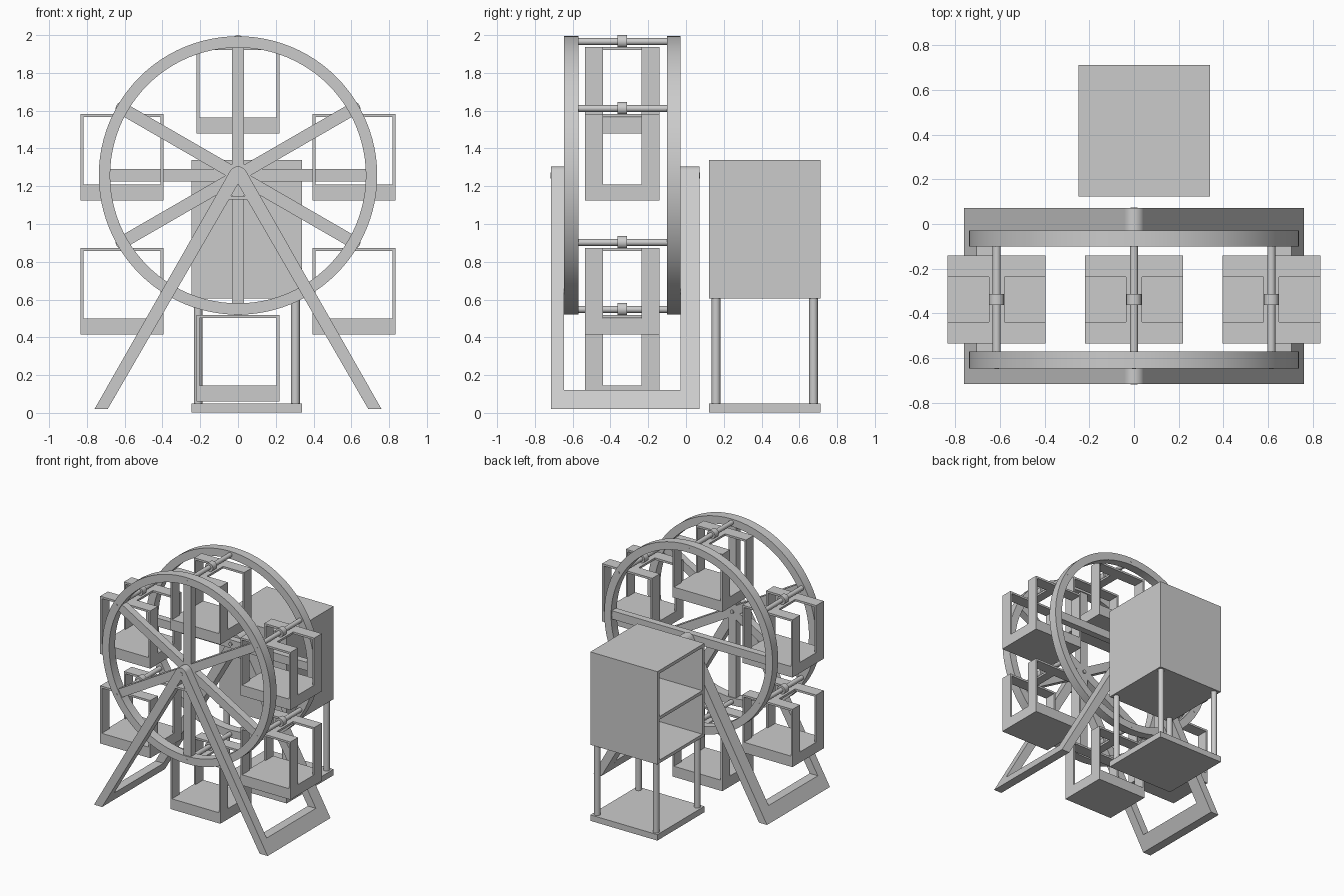
import bpy
import bmesh
from math import sin, cos, pi, radians
from mathutils import Matrix, Vector

if "Cube" in bpy.data.objects:
    bpy.data.objects.remove(bpy.data.objects["Cube"], do_unlink=True)

grey = bpy.data.materials.new("plain_grey")
grey.use_nodes = True
grey.diffuse_color = (0.6, 0.6, 0.6, 1)
grey.node_tree.nodes["Principled BSDF"].inputs["Base Color"].default_value = (0.6, 0.6, 0.6, 1)

HUB = Vector((0, 0, 1.257))
FRONT_RIM, BACK_RIM = (-0.645, -0.57), (-0.10, -0.03)
FRONT_LEGS, BACK_LEGS = (-0.715, -0.645), (-0.03, 0.072)
MID_Y = -0.3375


def finish(name, bm, smooth=False):
    bmesh.ops.recalc_face_normals(bm, faces=bm.faces)
    mesh = bpy.data.meshes.new(name)
    bm.to_mesh(mesh)
    bm.free()
    mesh.materials.append(grey)
    obj = bpy.data.objects.new(name, mesh)
    bpy.context.collection.objects.link(obj)
    if smooth:
        bpy.ops.object.select_all(action="DESELECT")
        obj.select_set(True)
        bpy.context.view_layer.objects.active = obj
        bpy.ops.object.shade_smooth_by_angle(angle=radians(35))
    return obj


def add_box(bm, x, y, z):
    size = Matrix.Diagonal((x[1] - x[0], y[1] - y[0], z[1] - z[0], 1))
    centre = Vector((sum(x) / 2, sum(y) / 2, sum(z) / 2))
    bmesh.ops.create_cube(bm, size=1, matrix=Matrix.Translation(centre) @ size)


def boxes(name, *parts):
    bm = bmesh.new()
    for part in parts:
        add_box(bm, *part)
    return finish(name, bm)


def prism(name, outline, y):
    """Extrude an x-z outline along y."""
    bm = bmesh.new()
    face = bm.faces.new([bm.verts.new((px, y[0], pz)) for px, pz in outline])
    new = bmesh.ops.extrude_face_region(bm, geom=[face])["geom"]
    moved = [v for v in new if isinstance(v, bmesh.types.BMVert)]
    bmesh.ops.translate(bm, verts=moved, vec=(0, y[1] - y[0], 0))
    return finish(name, bm)


def rod_y(name, centre, radius, y, sides=24):
    bm = bmesh.new()
    spot = Matrix.Translation((centre.x, sum(y) / 2, centre.z))
    bmesh.ops.create_cone(bm, cap_ends=True, segments=sides, radius1=radius, radius2=radius,
                          depth=y[1] - y[0], matrix=spot @ Matrix.Rotation(pi / 2, 4, "X"))
    return finish(name, bm, True)


def rim(name, y, outer=0.737, inner=0.677, sides=96):
    bm = bmesh.new()
    section = ((outer, y[0]), (outer, y[1]), (inner, y[1]), (inner, y[0]))
    rings = []
    for i in range(sides):
        a = 2 * pi * i / sides
        rings.append([bm.verts.new(HUB + Vector((r * cos(a), py, r * sin(a)))) for r, py in section])
    for i in range(sides):
        p, q = rings[i], rings[(i + 1) % sides]
        for k in range(4):
            n = (k + 1) % 4
            bm.faces.new((p[k], p[n], q[n], q[k]))
    return finish(name, bm, True)


def spoke(name, angle, y):
    obj = boxes(name, ((-0.685, 0.685), (y[0] + 0.008, y[1] - 0.008), (-0.033, 0.033)))
    obj.data.transform(Matrix.Translation(HUB) @ Matrix.Rotation(-radians(angle), 4, "Y"))


# Wheel rims and spokes
rim("front_rim", FRONT_RIM)
rim("back_rim", BACK_RIM)
for angle in (30, 90, 150):
    spoke(f"front_spoke_{angle}", angle, FRONT_RIM)
spoke("back_spoke", 0, BACK_RIM)

# Six cross rods, each carrying a hanging car
for i in range(6):
    a = radians(30 + 60 * i)
    pin = HUB + Vector((0.709 * cos(a), 0, 0.709 * sin(a)))
    rod_y(f"cross_rod_{i}", pin, 0.018, (FRONT_RIM[1], BACK_RIM[0]))
    rod_y(f"hanger_collar_{i}", pin, 0.034, (MID_Y - 0.025, MID_Y + 0.025))
    rod_y(f"front_pin_{i}", pin, 0.010, (FRONT_RIM[0] - 0.002, FRONT_RIM[1]), 12)
    rod_y(f"back_pin_{i}", pin, 0.010, (BACK_RIM[0], BACK_RIM[1] + 0.002), 12)

    top, floor, bottom = pin.z - 0.03, pin.z - 0.403, pin.z - 0.487
    left, right = pin.x - 0.219, pin.x + 0.219
    near, far = MID_Y - 0.196, MID_Y + 0.196
    parts = [((left, right), (near, far), (bottom, floor))]
    for strip in ((near, near + 0.095), (far - 0.095, far)):
        parts.append(((left, right), strip, (top - 0.016, top)))
        parts.append(((left, left + 0.014), strip, (floor, top - 0.016)))
        parts.append(((right - 0.014, right), strip, (floor, top - 0.016)))
    parts.append(((pin.x - 0.035, pin.x + 0.035), (near + 0.095, far - 0.095), (top - 0.016, top)))
    boxes(f"car_{i}", *parts)

# A-frame supports with a rounded head and a small tie bar
for label, y in (("front", FRONT_LEGS), ("back", BACK_LEGS)):
    for side, s in (("right", -1), ("left", 1)):
        leg = ((0.76, 0.02), (0.69, 0.02), (0, 1.212), (0, HUB.z), (0.042, 1.281))
        prism(f"{label}_{side}_leg", [(s * px, pz) for px, pz in leg], y)
    rod_y(f"{label}_leg_head", HUB, 0.048, y, 32)
    boxes(f"{label}_tie_bar", ((-0.05, 0.05), y, (1.13, 1.147)))
rod_y("front_hub_bolt", HUB, 0.015, (FRONT_LEGS[0] - 0.002, FRONT_RIM[1]), 12)
rod_y("back_hub_bolt", HUB, 0.015, (BACK_RIM[0], BACK_LEGS[1] + 0.002), 12)

# Feet joining the front and back legs
for side, s in (("right", -1), ("left", 1)):
    foot = ((0.76, 0.02), (0.69, 0.02), (0.632, 0.12), (0.703, 0.12))
    prism(f"{side}_foot", [(s * px, pz) for px, pz in foot], (FRONT_LEGS[1], BACK_LEGS[0]))

# Raised booth, open on one side with a shelf inside
X, Y, Z, T = (-0.247, 0.34), (0.123, 0.711), (0.605, 1.34), 0.025
inner_y, inner_z = (Y[0] + T, Y[1] - T), (Z[0] + T, Z[1] - T)
boxes("booth",
      (X, Y, (Z[0], Z[0] + T)), (X, Y, (Z[1] - T, Z[1])),
      (X, (Y[0], Y[0] + T), inner_z), (X, (Y[1] - T, Y[1]), inner_z),
      ((X[1] - T, X[1]), inner_y, inner_z),
      ((X[0], X[1] - T), inner_y, (0.95, 0.975)))
boxes("booth_base", (X, Y, (0.003, 0.05)))

# Booth posts
bm = bmesh.new()
for px in (X[0] + 0.036, X[1] - 0.036):
    for py in (Y[0] + 0.036, Y[1] - 0.036):
        bmesh.ops.create_cone(bm, cap_ends=True, segments=24, radius1=0.023, radius2=0.023,
                              depth=0.555, matrix=Matrix.Translation((px, py, 0.3275)))
finish("booth_posts", bm, True)
